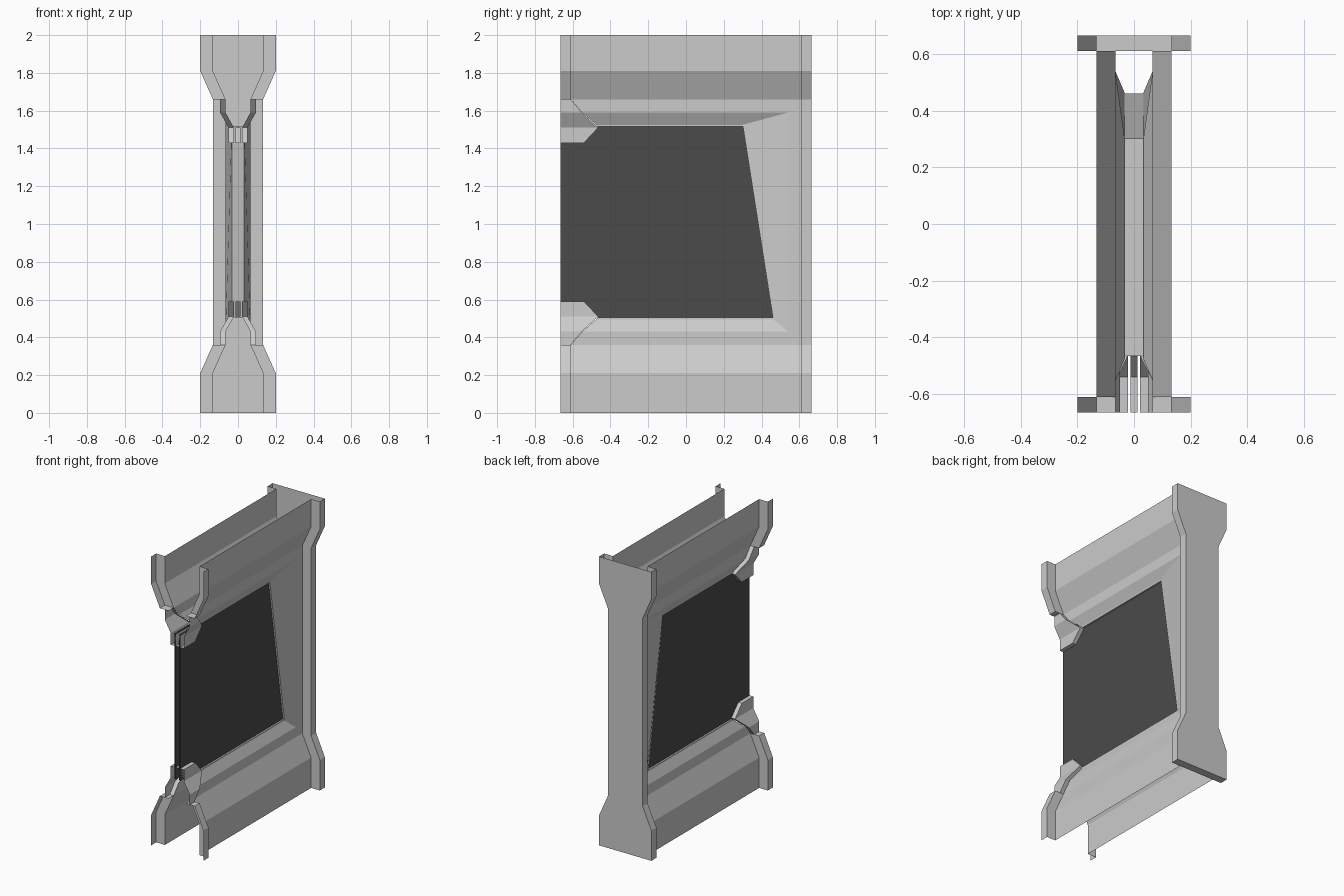
import bpy, bmesh
from mathutils import Vector

if "Cube" in bpy.data.objects:
    bpy.data.objects.remove(bpy.data.objects["Cube"])

X, Y, Z = Vector((1, 0, 0)), Vector((0, 1, 0)), Vector((0, 0, 1))


def face(bm, pts, out):
    """Add one face, wound so it points towards 'out'."""
    f = bm.faces.new([bm.verts.new(p) for p in pts])
    f.normal_update()
    if f.normal.dot(out) < 0:
        f.normal_flip()


def loft(bm, a, b, out, closed=False):
    """Bridge two matching point rows with quads."""
    n = len(a)
    for i in range(n if closed else n - 1):
        j = (i + 1) % n
        face(bm, [a[i], a[j], b[j], b[i]], out)


def finish(bm, name, mat=None):
    """Weld, then mirror the right half to the left."""
    bmesh.ops.remove_doubles(bm, verts=bm.verts, dist=0.0005)
    me = bpy.data.meshes.new(name)
    bm.to_mesh(me)
    bm.free()
    ob = bpy.data.objects.new(name, me)
    bpy.context.collection.objects.link(ob)
    if mat:
        me.materials.append(mat)
    m = ob.modifiers.new("mirror", 'MIRROR')
    m.merge_threshold = 0.0005
    return ob


def flip(z):
    return 2.02 - z


# half profiles (x, z) of the flared end rims and the recessed wall
RIM = [(.2, 0), (.2, .21), (.133, .36), (.133, 1.66), (.2, 1.81), (.2, 2)]
WALL = [(.133, 0), (.133, .21), (.066, .36), (.066, 1.66), (.133, 1.81), (.133, 2)]


def row(profile, y):
    return [(x, y, z) for x, z in profile]


# closed end post at the back
bm = bmesh.new()
loft(bm, row(RIM, .61), row(RIM, .665), X)
loft(bm, row(WALL, .61), row(RIM, .61), -Y)
loft(bm, [(0, .665, z) for x, z in RIM], row(RIM, .665), Y)
face(bm, [(0, .61, 0), (.2, .61, 0), (.2, .665, 0), (0, .665, 0)], -Z)
finish(bm, "end_post")

# open flared rims at the front, below and above the window
bm = bmesh.new()
for part, up in ((slice(0, 3), Z), (slice(3, 6), -Z)):
    rim, wall = RIM[part], WALL[part]
    loft(bm, row(rim, -.665), row(rim, -.61), X)
    loft(bm, row(wall, -.61), row(rim, -.61), Y)
    z = .36 if up is Z else 1.66
    face(bm, [(.066, -.665, z), (.133, -.665, z), (.133, -.61, z), (.066, -.61, z)], up)
finish(bm, "front_rim")

# wall skin with bevelled window surround
bm = bmesh.new()
low = [(.133, -.61, 0), (.133, -.61, .21), (.066, -.61, .36), (.066, -.55, .43)]
high = [(x, y, 2 if z == 0 else flip(z)) for x, y, z in low]
for r in (low, high):
    loft(bm, r, [(x, .54 if y == -.55 else .61, z) for x, y, z in r], X)
face(bm, [(.066, .54, .43), (.066, .61, .36), (.066, .61, 1.66), (.066, .54, 1.59)], X)
surround = [(.066, -.55, .43), (.066, .54, .43), (.066, .54, 1.59), (.066, -.55, 1.59)]
surround = surround[:1] + surround[1:]
bevel = [(.033, -.475, .495), (.033, .463, .495), (.033, .3, 1.525), (.033, -.475, 1.525)]
lip = [(.033, -.465, .505), (.033, .46, .505), (.033, .302, 1.515), (.033, -.465, 1.515)]
loft(bm, surround, bevel, X)
loft(bm, bevel, lip, X)
# sill, jamb and lintel close the opening
mid = [(0, y, z) for x, y, z in lip]
for i, out in enumerate((Z, -Y, -Z)):
    face(bm, [lip[i], lip[i + 1], mid[i + 1], mid[i]], out)
finish(bm, "wall_skin")

# raised clips gripping the glass at the front corners
bm = bmesh.new()
CLIP = [(.095, .066, -.61, .36), (.095, .066, -.553, .43),
        (.05, .022, -.465, .51), (.05, .022, -.54, .59)]
for fz, up in ((lambda z: z, Z), (flip, -Z)):
    outer = [(a, -.665, fz(z)) for a, b, y, z in CLIP]
    edge = [(a, y, fz(z)) for a, b, y, z in CLIP]
    inner = [(b, y, fz(z)) for a, b, y, z in CLIP]
    loft(bm, outer, edge, X)
    loft(bm, edge, inner, Y)
    # pads beside and between the panes
    zt, zb = fz(.59), fz(.51)
    for x0, x1 in ((.022, .05), (0, .013)):
        face(bm, [(x0, -.665, zt), (x1, -.665, zt), (x1, -.54, zt), (x0, -.54, zt)], up)
    face(bm, [(0, -.54, zt), (.013, -.54, zt), (.013, -.465, zb), (0, -.465, zb)], Y)
    for x, out in ((.022, -X), (.013, X)):
        face(bm, [(x, -.665, zt), (x, -.54, zt), (x, -.465, zb), (x, -.665, zb)], out)
finish(bm, "glass_clips")

# two dark panes
dark = bpy.data.materials.new("dark_glass")
dark.diffuse_color = (.07, .07, .07, 1)
dark.use_nodes = True
dark.node_tree.nodes["Principled BSDF"].inputs["Base Color"].default_value = dark.diffuse_color
bm = bmesh.new()
PANE = [(-.665, .505), (.46, .505), (.302, 1.515), (-.665, 1.515)]
for x, out in ((.022, X), (.013, -X)):
    face(bm, [(x, y, z) for y, z in PANE], out)
finish(bm, "window_panes", dark)
